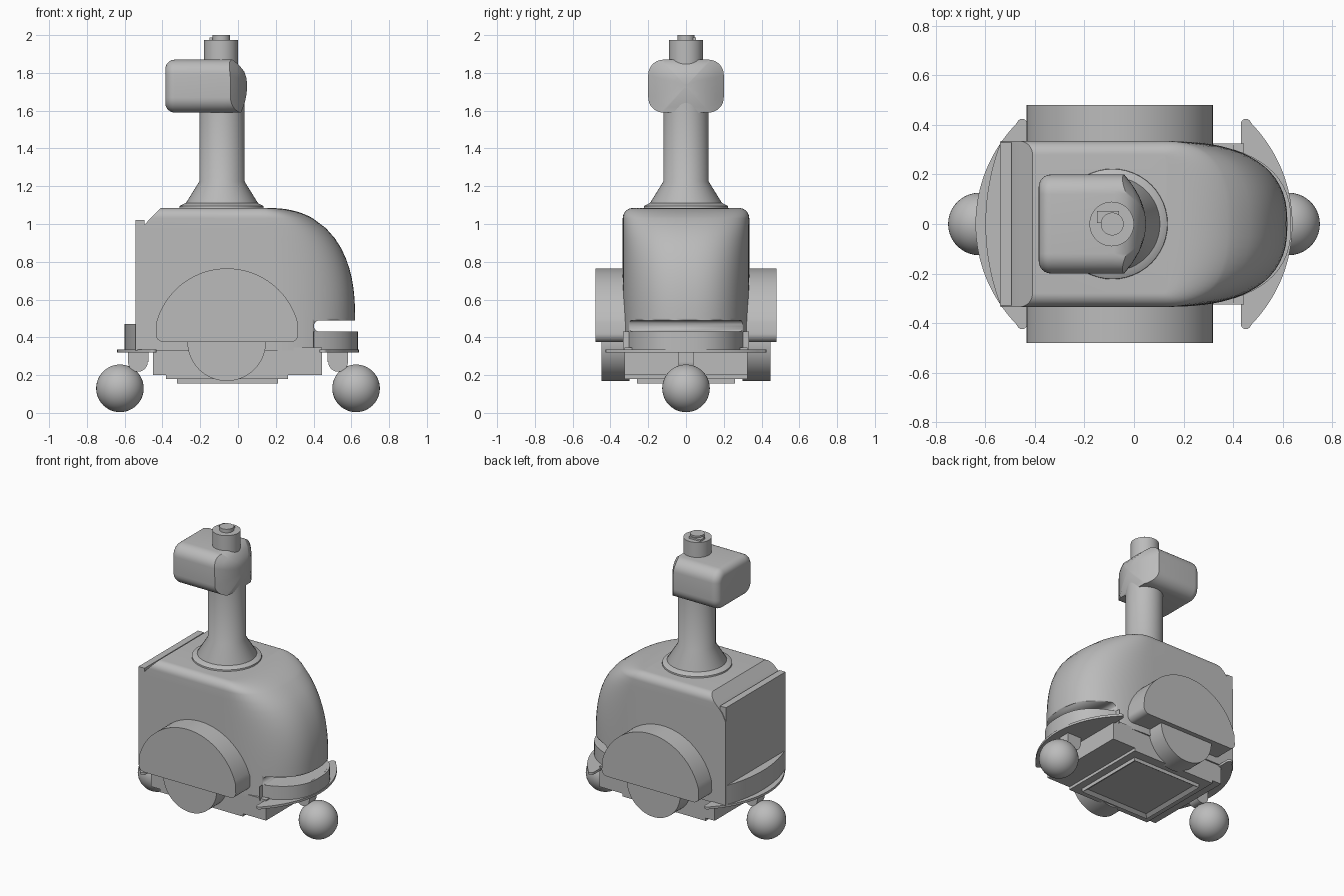
import bpy, bmesh, math
from mathutils import Vector

cube = bpy.data.objects.get("Cube")
if cube:
    bpy.data.objects.remove(cube, do_unlink=True)

GREY = (0.5, 0.5, 0.5, 1)
grey = bpy.data.materials.new("plain grey")
grey.use_nodes = True
grey.diffuse_color = GREY
grey.node_tree.nodes["Principled BSDF"].inputs["Base Color"].default_value = GREY


def finish(name, bm, angle=35):
    bmesh.ops.recalc_face_normals(bm, faces=bm.faces)
    me = bpy.data.meshes.new(name)
    bm.to_mesh(me)
    bm.free()
    me.materials.append(grey)
    ob = bpy.data.objects.new(name, me)
    bpy.context.collection.objects.link(ob)
    bpy.ops.object.select_all(action='DESELECT')
    ob.select_set(True)
    bpy.context.view_layer.objects.active = ob
    bpy.ops.object.shade_smooth_by_angle(angle=math.radians(angle))
    return ob


def loft(name, rings, angle=35):
    """Skin matching rings of points and cap both ends."""
    bm = bmesh.new()
    rows = [[bm.verts.new(p) for p in r] for r in rings]
    n = len(rows[0])
    for a, b in zip(rows, rows[1:]):
        for i in range(n):
            j = (i + 1) % n
            bm.faces.new((a[i], a[j], b[j], b[i]))
    bm.faces.new(rows[0])
    bm.faces.new(rows[-1])
    return finish(name, bm, angle)


def box(name, x, y, z):
    ring = [(x[0], y[0]), (x[1], y[0]), (x[1], y[1]), (x[0], y[1])]
    return loft(name, [[(a, b, h) for a, b in ring] for h in z])


def lathe(name, cx, profile, n=48):
    """Stack of circles about a vertical axis, from (radius, z) pairs."""
    turn = [math.tau * i / n for i in range(n)]
    return loft(name, [[(cx + r * math.cos(t), r * math.sin(t), z) for t in turn]
                       for r, z in profile])


def side_slab(name, pts, y0, y1):
    return loft(name, [[(x, y, z) for x, z in pts] for y in (y0, y1)])


def plan_slab(name, pts, z0, z1):
    return loft(name, [[(x, y, z) for x, y in pts] for z in (z0, z1)])


def arc(cx, cy, r, a0, a1, n):
    return [(cx + r * math.cos(math.radians(a0 + (a1 - a0) * i / n)),
             cy + r * math.sin(math.radians(a0 + (a1 - a0) * i / n))) for i in range(n + 1)]


# Body shell: flat back with chamfered top, bulging rounded front
BOT, TOP, HALF, X0 = 0.33, 1.085, 0.335, 0.12


def outline(z, front, back, half):
    pts = [(back, -half, z)]
    for i in range(33):
        t = -math.pi / 2 + math.pi * i / 32
        c, s = abs(math.cos(t)) ** 0.8, abs(math.sin(t)) ** 0.8
        pts.append((X0 + (front - X0) * c, math.copysign(half * s, t), z))
    return pts + [(back, half, z)]


def front_x(z):
    k = max(0, (z - 0.5) / (TOP - 0.5))
    return 0.15 + 0.47 * max(0, 1 - k ** 2.4) ** (1 / 2.4)


rings = []
levels = [BOT, 0.5] + [0.5 + 0.53 * i / 10 for i in range(1, 11)]
levels += [1.03 + 0.055 * math.sin(math.radians(a)) for a in range(10, 91, 10)]
for z in levels:
    back = -0.54 + max(0, z - 0.95) * 0.13 / 0.135
    k = max(0, (z - 1.03) / 0.055)
    half = HALF - 0.055 * (1 - math.sqrt(max(0, 1 - k * k)))
    rings.append(outline(z, front_x(z), back, half))
body = loft("body_shell", rings)

# Slot cut through the front of the shell
slot = side_slab("slot_cutter", arc(0.432, 0.46, 0.03, 90, 270, 10) + [(0.8, 0.43), (0.8, 0.49)],
                 -0.5, 0.5)
slot.hide_render = True
slot.hide_viewport = True
cut = body.modifiers.new("slot", 'BOOLEAN')
cut.object = slot
cut.operation = 'DIFFERENCE'
cut.solver = 'EXACT'

skirt = [p for p in outline(0, 0.635, 0.4, HALF - 0.002) if p[0] >= 0.4]
plan_slab("front_skirt", [(x, y) for x, y, _ in skirt], BOT, 0.43)
box("back_panel", (-0.542, -0.495), (-0.33, 0.33), (BOT, 1.02))

# Rear bumper with a shallow curve
half_angle = math.degrees(math.asin(0.325 / 0.91))
plan_slab("rear_bumper", arc(0.31, 0, 0.91, 180 - half_angle, 180 + half_angle, 24)
          + [(-0.52, -0.325), (-0.52, 0.325)], BOT, 0.47)

# Chassis under the shell
box("chassis", (-0.45, 0.445), (-0.325, 0.325), (0.2, 0.345))
box("lower_plate", (-0.38, 0.265), (-0.325, 0.325), (0.18, 0.2))
bm = bmesh.new()
bmesh.ops.create_cube(bm, size=1)
for v in bm.verts:
    v.co = Vector((-0.055 + v.co.x * 0.535, v.co.y * 0.52, 0.169 + v.co.z * 0.028))
bottom = min(bm.faces, key=lambda f: f.calc_center_median().z)
bmesh.ops.inset_region(bm, faces=[bottom], thickness=0.035)
for v in bottom.verts:
    v.co.z += 0.018
finish("battery_hatch", bm)

# Curved foot plates, casters and balls at both ends
for side, s in (("front", 1), ("rear", -1)):
    edge = arc(0.06, 0, 0.58, -44, 44, 32)
    tip = arc(0.452, 0.405, 0.02, 45, 180, 8)
    pts = edge + tip + [(x, -y) for x, y in reversed(tip)]
    plan_slab(side + "_foot_plate", [(x * s, y) for x, y in pts], 0.32, 0.336)
    hub = arc(0.53, 0.27, 0.052, 0, 350, 35)
    side_slab(side + "_caster_hub", [(x * s, z) for x, z in hub], -0.04, 0.04)
    box(side + "_caster_stem", sorted((0.475 * s, 0.582 * s)), (-0.04, 0.04), (0.27, 0.325))
    bm = bmesh.new()
    bmesh.ops.create_uvsphere(bm, u_segments=40, v_segments=24, radius=0.126)
    bmesh.ops.translate(bm, verts=bm.verts, vec=(0.625 * s, 0, 0.13))
    finish(side + "_caster_ball", bm)

# Drive wheels under domed covers
for side, s in (("left", 1), ("right", -1)):
    side_slab(side + "_wheel", arc(-0.06, 0.377, 0.208, 0, 355, 71), 0.3 * s, 0.447 * s)
    dome = arc(-0.058, 0.377, 0.388, 15, 165, 40)
    dome += arc(-0.393, 0.417, 0.042, 170, 270, 8) + arc(0.277, 0.417, 0.042, 270, 370, 8)
    side_slab(side + "_wheel_cover", dome, 0.3 * s, 0.48 * s)

# Neck with flared collar
lathe("neck_flange", -0.087, [(0.225, 1.07), (0.222, 1.095), (0.19, 1.112)])
lathe("neck", -0.085, [(0.19, 1.08), (0.19, 1.112), (0.12, 1.225), (0.12, 1.65)])

# Head: rounded box with a bowed face


def head_ring(x_of, shrink):
    pts = []
    for cy, cz, a in ((1, 1, 0), (-1, 1, 90), (-1, -1, 180), (1, -1, 270)):
        for y, z in arc(cy * 0.12, 1.73 + cz * 0.06, 0.08 - shrink, a, a + 90, 8):
            pts.append((x_of(y, z), y, z))
    return pts


def face_x(y, z):
    return 0.048 - 2.2 * y * y - 5 * max(0, z - 1.775) ** 2


rings = [head_ring(lambda y, z, a=a: -0.335 - 0.05 * math.cos(math.radians(a)),
                   0.05 * (1 - math.sin(math.radians(a)))) for a in range(0, 91, 15)]
rings.append(head_ring(lambda y, z: face_x(y, z) - 0.05, 0))
rings.append(head_ring(face_x, 0))
for k in (0.8, 0.55, 0.3, 0.08):
    inner = [(p[1] * k, 1.73 + (p[2] - 1.73) * k) for p in rings[8]]
    rings.append([(face_x(y, z), y, z) for y, z in inner])
loft("head", rings, 40)

# Sensor on top of the head
lathe("sensor_base", -0.09, [(0.09, 1.84), (0.09, 1.975)])
lathe("sensor_cap", -0.088, [(0.046, 1.96), (0.046, 2.0)])
box("sensor_tab", (-0.15, -0.06), (0.005, 0.052), (1.96, 1.988))
